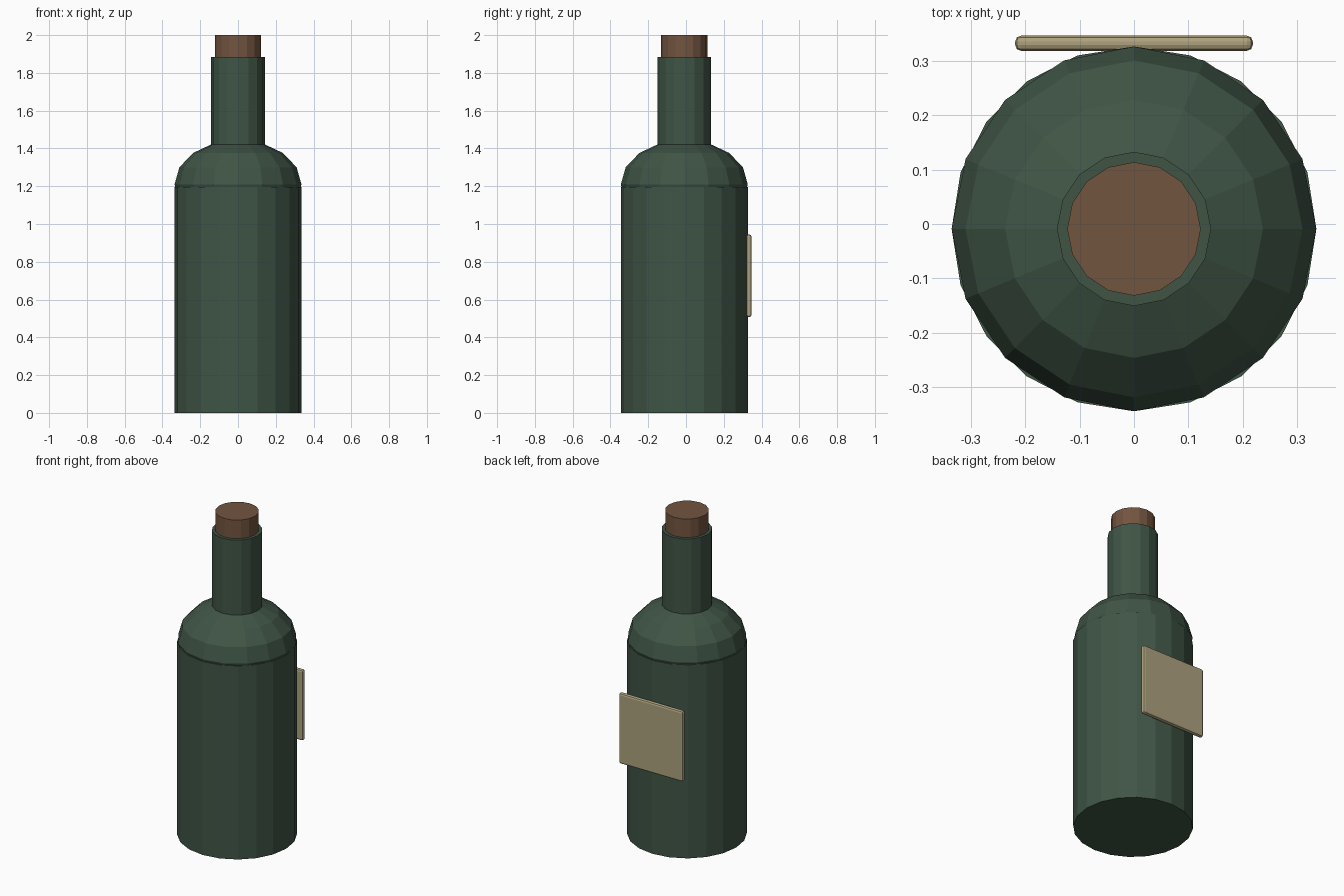
import bpy

if "Cube" in bpy.data.objects:
    bpy.data.objects.remove(bpy.data.objects["Cube"])

CY = -0.009  # bottle axis in y


def material(name, rgb):
    m = bpy.data.materials.new(name)
    m.diffuse_color = (*rgb, 1)
    m.use_nodes = True
    m.node_tree.nodes["Principled BSDF"].inputs["Base Color"].default_value = m.diffuse_color
    return m


def finish(name, mat):
    ob = bpy.context.object
    ob.name = name
    ob.data.materials.append(mat)
    return ob


def cylinder(name, sides, r, z0, z1, mat):
    bpy.ops.mesh.primitive_cylinder_add(vertices=sides, radius=r, depth=z1 - z0,
                                        location=(0, CY, (z0 + z1) / 2))
    return finish(name, mat)


glass = material("green_glass", (0.05, 0.09, 0.06))
cork_mat = material("cork_brown", (0.17, 0.09, 0.05))
paper = material("label_paper", (0.42, 0.36, 0.21))

# body, neck and cork
cylinder("body", 20, 0.336, 0, 1.197, glass)
cylinder("neck", 16, 0.142, 1.32, 1.885, glass)
cylinder("cork", 16, 0.123, 1.77, 2.0, cork_mat)

# shoulder: flattened low-poly sphere sunk into the body
bpy.ops.mesh.primitive_uv_sphere_add(segments=16, ring_count=8, radius=0.336,
                                     location=(0, CY, 1.21))
finish("shoulder", glass).scale = (1, 1, 0.7)

# label: thin bevelled plate touching the back
bpy.ops.mesh.primitive_cube_add(size=1, location=(0, 0.333, 0.726))
label = finish("label", paper)
label.scale = (0.438, 0.028, 0.436)
bpy.ops.object.transform_apply(location=False, rotation=False, scale=True)
bevel = label.modifiers.new("bevel", 'BEVEL')
bevel.width = 0.011
bevel.segments = 2
